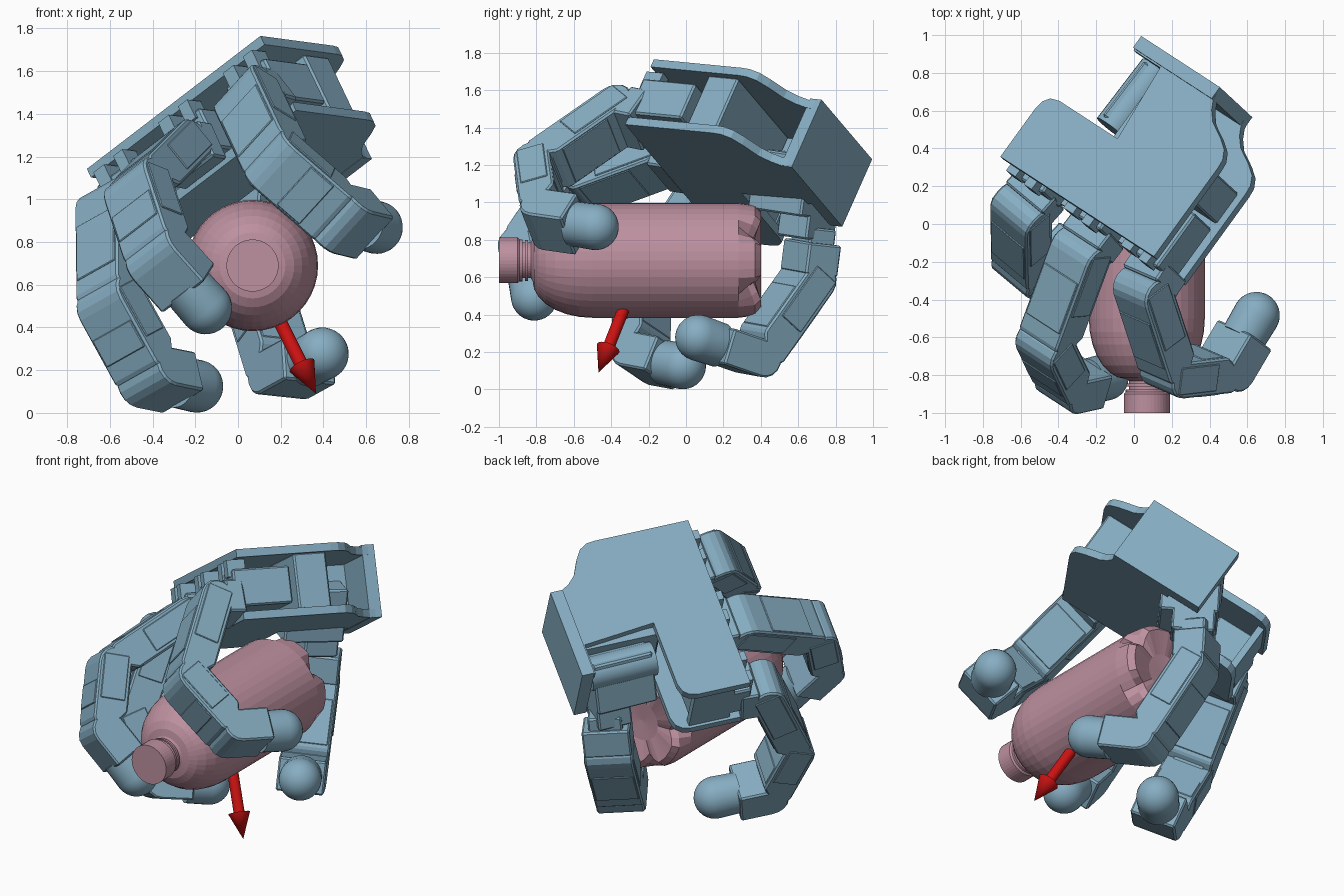
import bpy, bmesh
from math import sin, cos, pi, radians
from mathutils import Matrix, Vector as V

if "Cube" in bpy.data.objects:
    bpy.data.objects.remove(bpy.data.objects["Cube"])


def material(name, rgb):
    m = bpy.data.materials.new(name)
    m.diffuse_color = (*rgb, 1)
    m.use_nodes = True
    m.node_tree.nodes["Principled BSDF"].inputs["Base Color"].default_value = m.diffuse_color
    return m


BLUE = material("hand_blue", (0.24, 0.42, 0.54))
PINK = material("bottle_pink", (0.51, 0.28, 0.35))
RED = material("arrow_red", (0.6, 0.006, 0.006))


def frame(origin, z, x):
    z = z.normalized()
    y = z.cross(x).normalized()
    return Matrix.Translation(origin) @ Matrix((y.cross(z), y, z)).transposed().to_4x4()


def finish(name, bm, mat, m=Matrix(), bevel=0, smooth=False):
    bmesh.ops.recalc_face_normals(bm, faces=bm.faces)
    me = bpy.data.meshes.new(name)
    bm.to_mesh(me)
    bm.free()
    ob = bpy.data.objects.new(name, me)
    bpy.context.collection.objects.link(ob)
    ob.matrix_world = m
    me.materials.append(mat)
    if bevel:
        b = ob.modifiers.new("bevel", 'BEVEL')
        b.width, b.segments, b.limit_method = bevel, 1, 'ANGLE'
        b.angle_limit = radians(40)
    if smooth:
        for o in bpy.context.selected_objects:
            o.select_set(False)
        ob.select_set(True)
        bpy.context.view_layer.objects.active = ob
        bpy.ops.object.shade_smooth_by_angle(angle=radians(40))
    return ob


def prism(name, pts, a, b, m, along='y', bevel=0.01):
    """Outline (u, z) extruded from a to b along local y or x."""
    bm = bmesh.new()
    put = (lambda u, z, w: (u, w, z)) if along == 'y' else (lambda u, z, w: (w, u, z))
    f = [[bm.verts.new(put(u, z, w)) for u, z in pts] for w in (a, b)]
    n = len(pts)
    bm.faces.new(f[0])
    bm.faces.new(f[1])
    for i in range(n):
        j = (i + 1) % n
        bm.faces.new((f[0][i], f[0][j], f[1][j], f[1][i]))
    return finish(name, bm, BLUE, m, bevel)


def box(name, x, y, z, m, bevel=0.01):
    pts = [(x[0], z[0]), (x[1], z[0]), (x[1], z[1]), (x[0], z[1])]
    return prism(name, pts, y[0], y[1], m, 'y', bevel)


def lathe(name, prof, m, mat, n=32, smooth=False, adjust=None):
    """Revolve (radius, height) points around local z."""
    bm = bmesh.new()
    rings = []
    for k, (r, z) in enumerate(prof):
        if r < 1e-5:
            rings.append([bm.verts.new((0, 0, z))] * n)
            continue
        ring = []
        for i in range(n):
            rr, zz = adjust(k, i, r, z) if adjust else (r, z)
            t = 2 * pi * i / n
            ring.append(bm.verts.new((rr * cos(t), rr * sin(t), zz)))
        rings.append(ring)
    for p, q in zip(rings, rings[1:]):
        for i in range(n):
            j = (i + 1) % n
            bm.faces.new(list(dict.fromkeys((p[i], p[j], q[j], q[i]))))
    return finish(name, bm, mat, m, 0, smooth)


# hand axes: palm normal, across the palm, towards the fingertips
Y = V((0.706, -0.459, 0.541)).normalized()
Z = V((-0.604, -0.788, 0.12))
Z = (Z - Y * Z.dot(Y)).normalized()
X = Y.cross(Z)
O = V((-0.18, -0.02, 1.20))
T, W = 0.1, 0.14                      # half thickness and half width of a link

# bottle, lying with its cap to the front
prof = [(0, .35), (.12, .36), (.26, .40), (.295, .37), (.307, .28)]
prof += [(.11 + .197 * cos(t), -.5 - .32 * sin(t)) for t in [i * pi / 14 for i in range(8)]]
prof += [(.095, -.83), (.095, -.845), (.11, -.845), (.11, -.86), (.095, -.86), (.095, -.875),
         (.112, -.875), (.112, -.89), (.122, -.90), (.122, -1), (0, -1)]


def petal(k, i, r, z):
    """Five grooves in the base."""
    depth = {4: 1, 3: .45, 5: .45}.get(i % 8, 0)
    if k in (2, 3):
        return r * (1 - (.22, .2)[k - 2] * depth), z - .04 * depth
    return r, z


lathe("bottle", prof, frame(V((.068, 0, .69)), V((0, 1, 0)), V((1, 0, 0))), PINK, 40, False, petal)

# arrow
start, tip = V((.065, -.23, .69)), V((.365, -.468, .09))
L = (tip - start).length
lathe("arrow", [(0, 0), (.032, 0), (.032, L - .155), (.064, L - .155), (0, L)],
      frame(start, tip - start, V((1, 0, 0))), RED, 24, True)

# palm: two outline plates with walls and motors between
P = frame(O, Z + .05 * X, X)
outline = [(.576, 0), (-.576, 0), (-.576, -.32), (-.565, -.37), (-.535, -.405), (-.48, -.42),
           (-.045, -.42), (-.09, -.86), (-.29, -.86), (-.29, -.945), (.29, -.945), (.30, -.87),
           (.33, -.82), (.38, -.77), (.48, -.72), (.54, -.68), (.57, -.63), (.576, -.58)]
prism("back_plate", outline, -.303, -.255, P, 'x', 0)
prism("palm_plate", outline, .065, .113, P, 'x', 0)
box("wrist_wall", (-.315, .115), (-.295, .295), (-.945, -.87), P, 0)
box("palm_cross_wall", (-.26, .07), (-.05, .54), (-.56, -.36), P)
box("thumb_slot_wall", (-.26, .07), (-.10, -.05), (-.87, -.4), P, 0)
box("palm_side_wall", (-.26, .07), (-.56, -.52), (-.33, -.08), P, 0)
for i in (-1, 0, 1):
    y = .43 * i
    box("finger_motor", (-.19, .03), (y - .13, y + .13), (-.32, .03), P)
    box("motor_clip", (-.25, -.15), (y - .10, y - .03), (-.08, .04), P, 0)
    box("motor_clip", (-.25, -.15), (y + .04, y + .10), (-.06, .05), P, 0)


def link(name, m, l):
    """Link with a rounded base joint, block body, chamfered end and next-joint neck."""
    arc = [(T * cos(t), T * sin(t)) for t in [pi + i * pi / 8 for i in range(9)]]
    prism(name, arc + [(T, l - .11), (.03, l - .03), (-.07, l - .015), (-T, l - .05)], -W, W, m)
    box(name + "_neck", (-.075, .075), (-.1, .1), (l - .1, l + .03), m)
    box(name + "_side_plate", (-.075, .075), (-W - .006, W + .006), (-.05, l * .55), m, .004)
    box(name + "_cover", (-T - .006, T + .004), (-.125, .125), (.11, l - .14), m, .004)


def distal(name, m, block, reach):
    """Last link with its round fingertip."""
    arc = [(T * cos(t), T * sin(t)) for t in [pi + i * pi / 8 for i in range(9)]]
    prism(name, arc + [(T, block), (-T, block)], -W, W, m)
    R = .124
    dome = [(R * cos(t), reach + R * sin(t)) for t in [i * pi / 16 for i in range(8)]]
    lathe(name + "_tip", [(0, block - .02), (R - .004, block - .02)] + dome
          + [(0, reach + R)], m, BLUE, 32, True)


def chain(name, pos, z, x, lengths, angles, block, reach):
    """Links follow the given angles, measured from z towards x."""
    z = z.normalized()
    x = (x - z * x.dot(z)).normalized()
    for k, deg in enumerate(angles):
        a = radians(deg)
        d = z * cos(a) + x * sin(a)
        m = frame(pos, d, x * cos(a) - z * sin(a))
        if k < len(lengths):
            link(f"{name}_link_{k + 1}", m, lengths[k])
            pos = pos + d * lengths[k]
        else:
            distal(f"{name}_distal", m, block, reach)


# three fingers: side, base swing, bend angles, tip reach
for name, side, swing, bends, reach in (
        ("outer_finger", 1, 13.6, (65, 126, 183.7), .32),
        ("middle_finger", 0, 0, (31, 80, 127), .32),
        ("inner_finger", -1, -10, (70, 112, 176), .31)):
    z = (Z + side * .087 * Y).normalized()
    y = z.cross(X)
    x = X * cos(radians(swing)) + y * sin(radians(swing))
    base = O + Y * .444 * side + Z * (-.016 * abs(side) + .007)
    box(name + "_base", (-T, T), (-W, W), (0, .11), frame(base, z, x))
    box(name + "_knuckle", (-.08, .08), (-.1, .1), (.05, .19), frame(base, z, x))
    chain(name, base + z * .167, z, x, (.551, .392), bends, reach - .12, reach)

# thumb: base motor swung under the palm, then two long links
a = radians(60)
zl, yl = -Y * cos(a) + X * sin(a), X * cos(a) + Y * sin(a)
J = O - .186 * X - .197 * Y - .469 * Z
TB = frame(J, zl, Z)
s = 1 if (TB.to_3x3() @ V((0, 1, 0))).dot(yl) > 0 else -1
box("thumb_base", (-.365, 0), sorted((-.08 * s, .265 * s)), (-.087, .24), TB)
box("thumb_base_bracket", (-.365, -.16), sorted((-.06 * s, .19 * s)), (.2, .36), TB)
lathe("thumb_motor", [(0, -.38), (.1, -.38), (.1, .02), (0, .02)],
      frame(J, Z, X), BLUE, 24, True)
J13 = J - .275 * Z + .051 * yl + .407 * zl + V((0, .025, .01))
bend = V((.511, -.854, .09))
box("thumb_knuckle", (-T, T), (-W, W), (-.02, .15), frame(J13, zl, bend))
box("thumb_knuckle_neck", (-.08, .08), (-.1, .1), (-.1, .2), frame(J13, zl, bend))
chain("thumb", J13 + zl * .18, zl, bend, (.524,), (32, 101), .24, .36)
